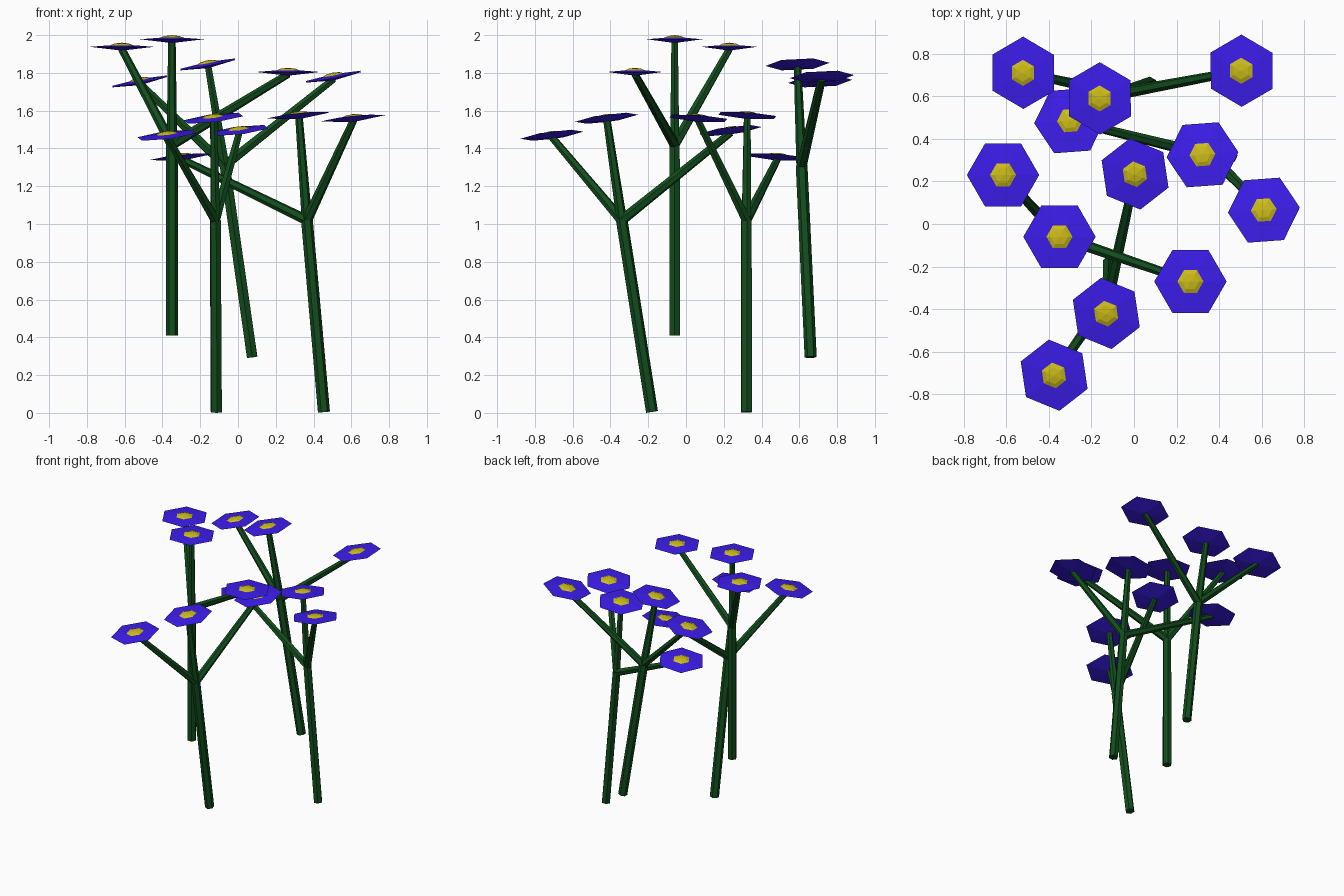
import bpy, bmesh, math
from mathutils import Vector, Matrix

if "Cube" in bpy.data.objects:
    bpy.data.objects.remove(bpy.data.objects["Cube"])


def material(name, rgb):
    m = bpy.data.materials.new(name)
    m.diffuse_color = (*rgb, 1)
    m.use_nodes = True
    m.node_tree.nodes["Principled BSDF"].inputs["Base Color"].default_value = m.diffuse_color
    return m


GREEN = material("stem_green", (0.006, 0.075, 0.012))
PURPLE = material("petal_purple", (0.045, 0.012, 0.83))
YELLOW = material("centre_yellow", (0.6, 0.5, 0.01))


def lathe(bm, profile, matrix, turn=0.0, sides=6):
    """Revolve (radius, height) pairs into a faceted solid; radius 0 is a tip."""
    rings = []
    for r, z in profile:
        n = sides if r > 0 else 1
        rings.append([bm.verts.new(matrix @ Vector((
            r * math.cos(turn + math.tau * i / sides),
            r * math.sin(turn + math.tau * i / sides), z))) for i in range(n)])
    for a, b in zip(rings, rings[1:]):
        for i in range(sides):
            j = (i + 1) % sides
            quad = [a[i % len(a)], a[j % len(a)], b[j % len(b)], b[i % len(b)]]
            bm.faces.new(list(dict.fromkeys(quad)))
    for ring in (rings[0], rings[-1]):
        if len(ring) > 1:
            bm.faces.new(ring)


def finish(bm, name, mat):
    bmesh.ops.recalc_face_normals(bm, faces=bm.faces)
    me = bpy.data.meshes.new(name)
    bm.to_mesh(me)
    bm.free()
    me.materials.append(mat)
    bpy.context.collection.objects.link(bpy.data.objects.new(name, me))


def frame(origin, axis):
    return Matrix.Translation(origin) @ Vector((0, 0, 1)).rotation_difference(axis).to_matrix().to_4x4()


def rod(bm, a, b, r1, r2, turn):
    a, b = Vector(a), Vector(b)
    lathe(bm, [(r1, 0), (r2, (b - a).length)], frame(a, b - a), turn)


# Each plant: name, base, fork, flower normal, hexagon turn, flower rim centres
PLANTS = [
    ("front", (-0.115, -0.18, 0.005), (-0.12, -0.34, 1.02), (-0.12, -0.13, 1), 38,
     [(-0.375, -0.71, 1.47), (-0.13, -0.42, 1.56), (0.005, 0.235, 1.495)]),
    ("right", (0.455, 0.32, 0.004), (0.365, 0.32, 1.02), (-0.1, 0.07, 1), 4,
     [(0.61, 0.065, 1.56), (0.322, 0.325, 1.575), (-0.30, 0.485, 1.355)]),
    ("left", (-0.35, -0.06, 0.41), (-0.35, -0.06, 1.42), (0, 0, 1), 0,
     [(-0.35, -0.06, 1.978), (0.265, -0.27, 1.805), (-0.615, 0.23, 1.938)]),
    ("back", (0.075, 0.66, 0.295), (-0.07, 0.612, 1.31), (-0.19, -0.05, 1), 30,
     [(-0.52, 0.71, 1.755), (-0.16, 0.59, 1.845), (0.505, 0.72, 1.78)]),
]

for name, base, fork, normal, turn, flowers in PLANTS:
    turn = math.radians(turn)
    normal = Vector(normal).normalized()

    # stem and three branches
    bm = bmesh.new()
    rod(bm, base, fork, 0.032, 0.031, turn)
    for f in flowers:
        rod(bm, fork, Vector(f) - normal * 0.012, 0.028, 0.02, turn)
    finish(bm, name + "_stem", GREEN)

    # shallow hexagonal blossoms with a raised centre
    petals, centres = bmesh.new(), bmesh.new()
    for f in flowers:
        m = frame(Vector(f), normal)
        lathe(petals, [(0, -0.02), (0.17, 0), (0, 0.013)], m, turn)
        lathe(centres, [(0.067, 0.006), (0.04, 0.017), (0, 0.022)], m, turn)
    finish(petals, name + "_petals", PURPLE)
    finish(centres, name + "_flower_centres", YELLOW)
